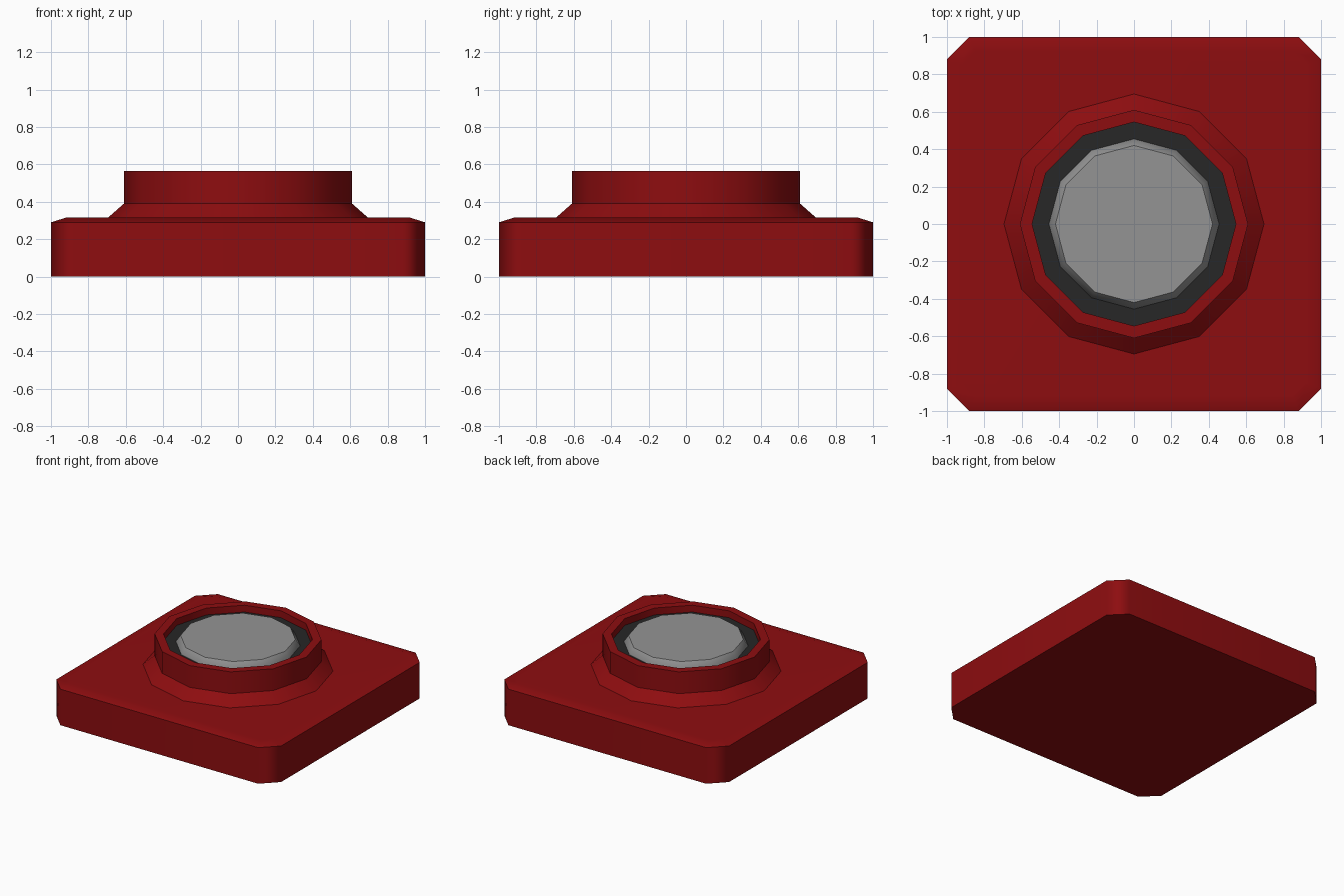
import bpy, bmesh
from math import cos, sin, pi, radians

if "Cube" in bpy.data.objects:
    bpy.data.objects.remove(bpy.data.objects["Cube"])


def material(name, rgb):
    m = bpy.data.materials.new(name)
    m.diffuse_color = (*rgb, 1)
    m.use_nodes = True
    m.node_tree.nodes["Principled BSDF"].inputs["Base Color"].default_value = m.diffuse_color
    return m


def circle(r, z, n=12):
    return [(r * cos(2 * pi * i / n), r * sin(2 * pi * i / n), z) for i in range(n)]


def cut_square(h, c, z):
    # square outline of half-width h whose corners are cut back to c
    return [(h, -c, z), (h, c, z), (c, h, z), (-c, h, z),
            (-h, c, z), (-h, -c, z), (-c, -h, z), (c, -h, z)]


def loft(name, loops, mat, closed=False, angle=40):
    # skin consecutive loops; either cap both ends or join last to first
    bm = bmesh.new()
    rings = [[bm.verts.new(p) for p in loop] for loop in loops]
    n = len(rings[0])
    pairs = list(zip(rings, rings[1:]))
    if closed:
        pairs.append((rings[-1], rings[0]))
    else:
        bm.faces.new(rings[0][::-1])
        bm.faces.new(rings[-1])
    for a, b in pairs:
        for i in range(n):
            j = (i + 1) % n
            bm.faces.new((a[i], a[j], b[j], b[i]))
    bmesh.ops.recalc_face_normals(bm, faces=bm.faces)
    me = bpy.data.meshes.new(name)
    bm.to_mesh(me)
    bm.free()
    me.materials.append(mat)
    ob = bpy.data.objects.new(name, me)
    bpy.context.collection.objects.link(ob)
    bpy.ops.object.select_all(action='DESELECT')
    ob.select_set(True)
    bpy.context.view_layer.objects.active = ob
    bpy.ops.object.shade_smooth_by_angle(angle=radians(angle))
    return ob


red = material("red", (0.27, 0.004, 0.005))
dark = material("dark", (0.02, 0.02, 0.02))
grey = material("grey", (0.296, 0.296, 0.296))

# square base plate with cut corners and a shallow top bevel
base = loft("base_plate", [cut_square(1, 0.88, 0), cut_square(1, 0.88, 0.29),
                           cut_square(0.92, 0.847, 0.315)], red, angle=50)
# keep the large faces flat while the corner cuts blend into them
weighted = base.modifiers.new("flat_sides", 'WEIGHTED_NORMAL')
weighted.keep_sharp = True

# flared collar with an open rim
loft("collar", [circle(r, z) for r, z in
                [(0.545, 0.315), (0.695, 0.315), (0.61, 0.39),
                 (0.61, 0.565), (0.545, 0.565)]], red, closed=True)

# dark recessed floor around the button
loft("recess_floor", [circle(0.545, 0.315), circle(0.545, 0.51)], dark)

# grey button with tapered edge
loft("button", [circle(0.455, 0.505), circle(0.455, 0.51), circle(0.42, 0.56)], grey)
